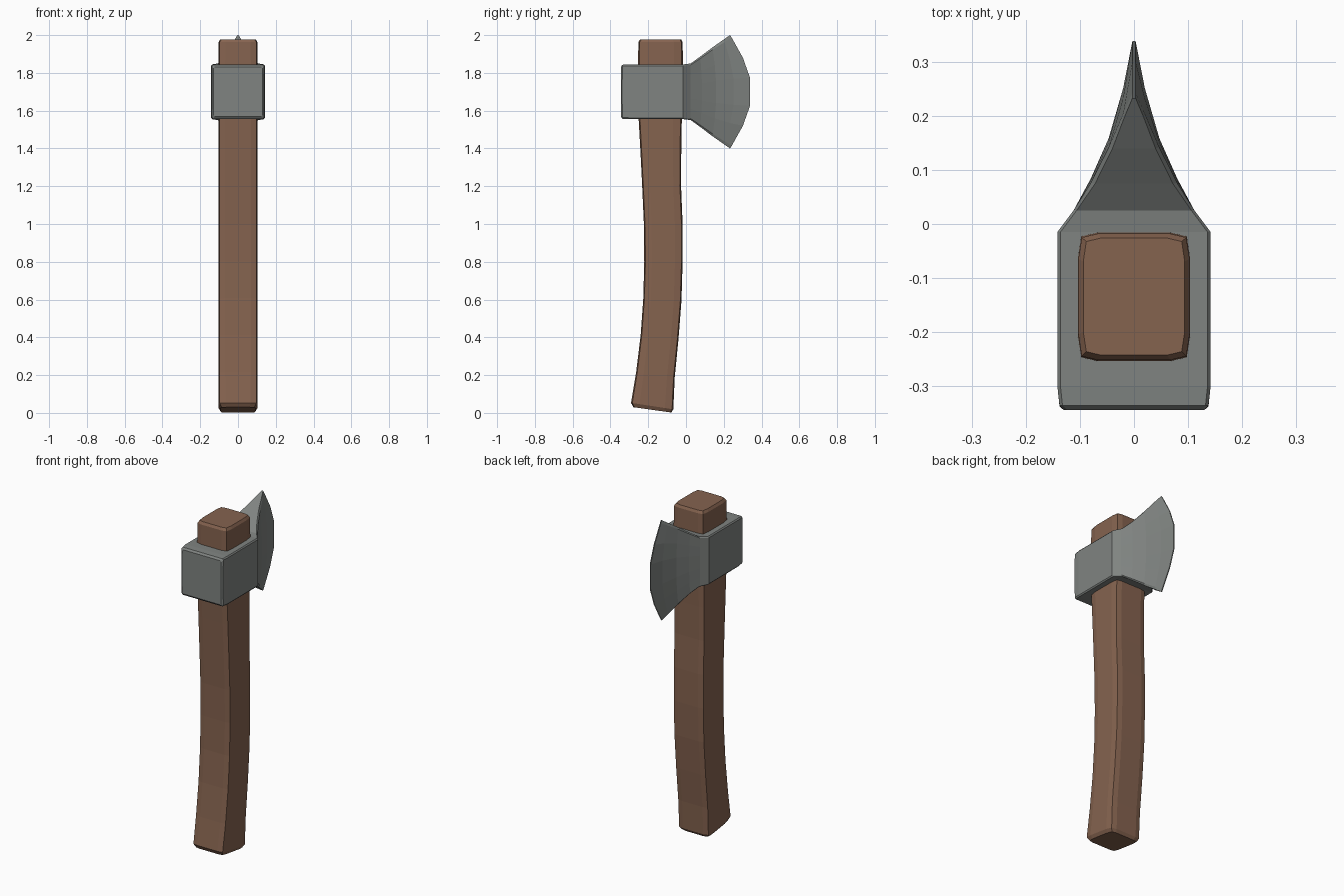
import bpy, bmesh


def material(name, rgb):
    m = bpy.data.materials.new(name)
    m.diffuse_color = (*rgb, 1)
    return m


def loft(name, rings, mat):
    """Skin a list of equal-length point rings and cap both ends."""
    bm = bmesh.new()
    loops = [[bm.verts.new(p) for p in r] for r in rings]
    n = len(loops[0])
    for a, b in zip(loops, loops[1:]):
        for i in range(n):
            j = (i + 1) % n
            bm.faces.new((a[i], a[j], b[j], b[i]))
    bm.faces.new(loops[0])
    bm.faces.new(loops[-1])
    bmesh.ops.recalc_face_normals(bm, faces=bm.faces)
    mesh = bpy.data.meshes.new(name)
    bm.to_mesh(mesh)
    bm.free()
    mesh.materials.append(mat)
    ob = bpy.data.objects.new(name, mesh)
    bpy.context.collection.objects.link(ob)
    return ob


wood = material("brown wood", (0.235, 0.125, 0.078))
steel = material("grey steel", (0.215, 0.23, 0.22))

# Handle: softly bulging rectangle swept along a gentle curve
quarter = [(1.0, 0.6), (0.94, 0.94), (0.65, 1.0)]
section = (quarter + [(-x, y) for x, y in reversed(quarter)]
           + [(-x, -y) for x, y in quarter]
           + [(x, -y) for x, y in reversed(quarter)])
# centre z, back y, front y, half width, tilt of the slice
stations = [
    (0.016, -0.278, -0.078, 0.092, 0.014),
    (0.036, -0.291, -0.067, 0.103, 0.017),
    (0.20, -0.264, -0.060, 0.104, 0.015),
    (0.40, -0.240, -0.040, 0.104, 0.012),
    (0.60, -0.226, -0.024, 0.104, 0.007),
    (0.80, -0.221, -0.018, 0.104, 0.002),
    (1.00, -0.223, -0.018, 0.104, 0),
    (1.20, -0.232, -0.026, 0.104, 0),
    (1.40, -0.242, -0.025, 0.104, 0),
    (1.56, -0.251, -0.022, 0.104, 0),
    (1.85, -0.254, -0.016, 0.104, 0),
    (1.963, -0.252, -0.018, 0.103, 0),
    (1.978, -0.243, -0.026, 0.094, 0),
]
loft("handle", [[(u * w, (y0 + y1) / 2 + v * (y1 - y0) / 2, z - v * tilt)
                 for u, v in section]
                for z, y0, y1, w, tilt in stations], wood)

# Axe head: block that pinches in and flares out to a curved cutting edge
levels = [-1, -0.95, -0.6, -0.25, 0.25, 0.6, 0.95, 1]
# y at top and bottom, y at mid height, half width, half height, rim width
slices = [
    (-0.345, -0.345, 0.130, 0.132, 0.95),
    (-0.336, -0.338, 0.138, 0.143, 0.96),
    (-0.300, -0.300, 0.142, 0.145, 0.96),
    (-0.015, -0.015, 0.142, 0.145, 0.96),
    (0.025, 0.025, 0.112, 0.150, 0.95),
    (0.075, 0.085, 0.080, 0.186, 0.90),
    (0.140, 0.160, 0.047, 0.235, 0.85),
    (0.200, 0.255, 0.020, 0.277, 0.85),
    (0.233, 0.345, 0.003, 0.300, 1.00),
]


def head_ring(y_end, y_mid, w, h, rim):
    side = []
    for t in levels:
        x = w * (rim if abs(t) == 1 else 1)
        y = y_end + (y_mid - y_end) * (1 - max(0, abs(t) - 0.1) ** 1.6 / 0.9 ** 1.6)
        side.append((x, y, 1.70 + t * h))
    return side + [(-x, y, z) for x, y, z in reversed(side)]


loft("axe_head", [head_ring(*s) for s in slices], steel)
